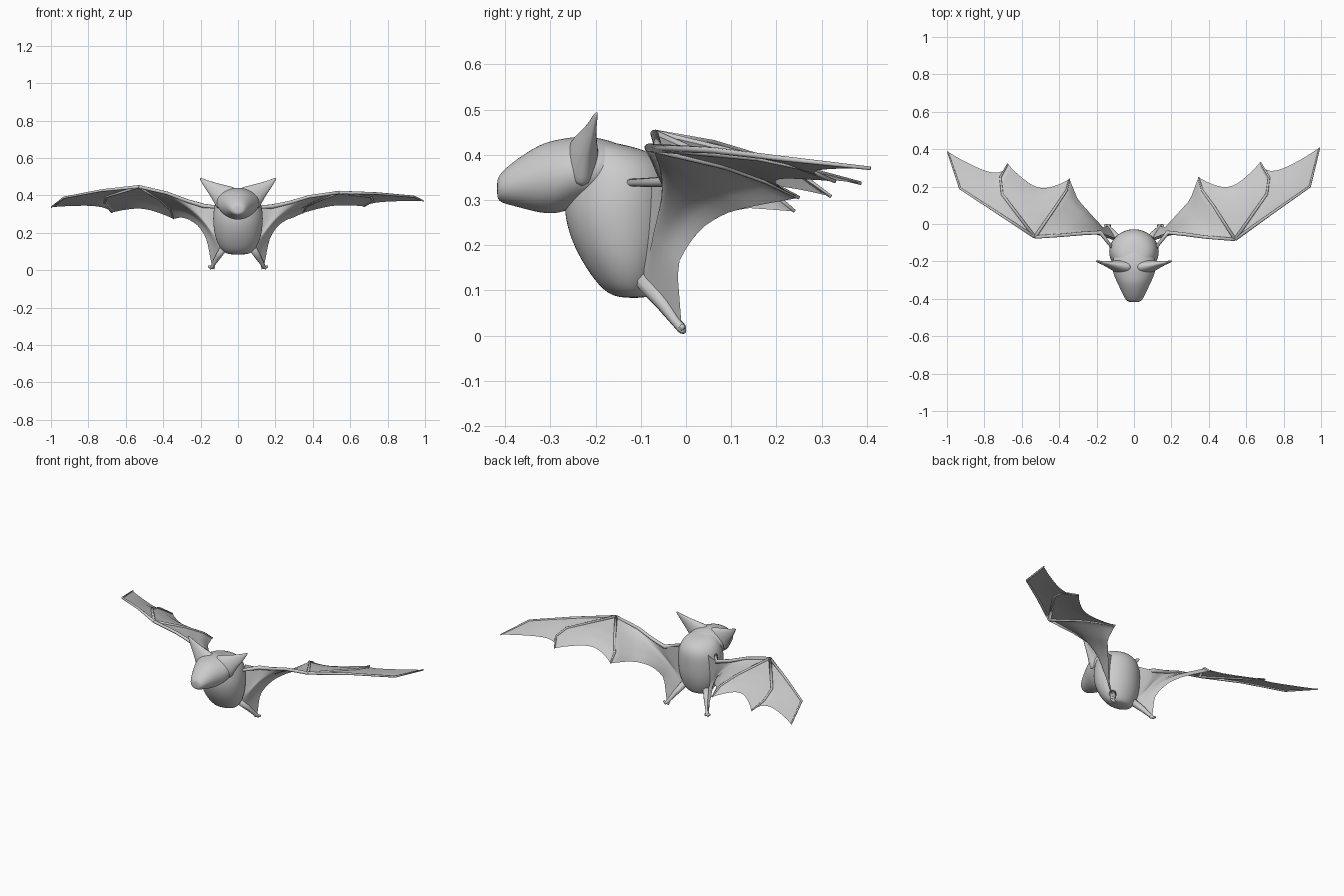
import bpy, bmesh
from math import sin, cos, tau
from mathutils import Vector as V

if "Cube" in bpy.data.objects:
    bpy.data.objects.remove(bpy.data.objects["Cube"])


def add_mesh(name, bm, levels=0):
    bmesh.ops.remove_doubles(bm, verts=bm.verts, dist=0.0005)
    bmesh.ops.recalc_face_normals(bm, faces=bm.faces)
    me = bpy.data.meshes.new(name)
    bm.to_mesh(me)
    bm.free()
    me.shade_smooth()
    ob = bpy.data.objects.new(name, me)
    bpy.context.collection.objects.link(ob)
    if levels:
        ob.modifiers.new("smooth", 'SUBSURF').levels = levels
        ob.modifiers["smooth"].render_levels = levels
    return ob


def loft(name, rings, n=16, levels=2):
    """Closed skin over elliptic rings (centre, half axis u, half axis v)."""
    bm = bmesh.new()
    loops = [[bm.verts.new(V(c) + V(u) * cos(tau * i / n) + V(v) * sin(tau * i / n))
              for i in range(n)] for c, u, v in rings]
    for a, b in zip(loops, loops[1:]):
        for i in range(n):
            j = (i + 1) % n
            bm.faces.new((a[i], a[j], b[j], b[i]))
    bm.faces.new(loops[0])
    bm.faces.new(loops[-1])
    return add_mesh(name, bm, levels)


def tube(name, pts, radii, n=8):
    """Tapered tube along a path."""
    pts = [V(p) for p in pts]
    rings = []
    for i, p in enumerate(pts):
        d = (pts[min(i + 1, len(pts) - 1)] - pts[max(i - 1, 0)]).normalized()
        u = d.cross(V((0.2, 0.3, 1))).normalized()
        rings.append((p, u * radii[i], d.cross(u) * radii[i]))
    return loft(name, rings, n, 0)


def along(pts, t):
    """Point at fraction t of a polyline's length."""
    pts = [V(p) for p in pts]
    lens = [(b - a).length for a, b in zip(pts, pts[1:])]
    d = t * sum(lens)
    for a, b, l in zip(pts, pts[1:], lens):
        if d <= l and l > 0:
            return a.lerp(b, d / l)
        d -= l
    return pts[-1]


def sheet(bm, top, bottom, left, right, n=14):
    """Coons patch spanned by four edge polylines."""
    g = []
    for i in range(n + 1):
        t, row = i / n, []
        for j in range(n + 1):
            s = j / n
            T, B, L, R = along(top, s), along(bottom, s), along(left, t), along(right, t)
            bil = V(top[0]).lerp(V(top[-1]), s).lerp(V(bottom[0]).lerp(V(bottom[-1]), s), t)
            row.append(bm.verts.new(T.lerp(B, t) + L.lerp(R, s) - bil))
        g.append(row)
    for a, b in zip(g, g[1:]):
        for j in range(n):
            bm.faces.new((a[j], a[j + 1], b[j + 1], b[j]))


def scallop(a, b, wrist, depth):
    """Trailing edge between two finger tips, pulled in towards the wrist."""
    a, b, w = V(a), V(b), V(wrist)
    pts = []
    for i in range(13):
        s = i / 12
        p = a.lerp(b, s)
        k = (4 * s * (1 - s)) ** 0.8
        pts.append(p + (w - p).normalized() * depth * k)
    return pts


# body: rings (z, y centre, half width, half depth, tilt)
loft("body", [((0, y, z), (rx, 0, 0), (0, ry, sl)) for z, y, rx, ry, sl in [
    (0.083, -0.115, 0.045, 0.03, 0), (0.096, -0.125, 0.083, 0.058, 0),
    (0.15, -0.134, 0.117, 0.090, 0), (0.21, -0.143, 0.132, 0.114, 0),
    (0.28, -0.150, 0.138, 0.125, 0), (0.34, -0.145, 0.131, 0.120, 0),
    (0.388, -0.150, 0.112, 0.108, -0.012), (0.418, -0.155, 0.075, 0.085, -0.014),
    (0.427, -0.160, 0.03, 0.03, -0.006)]])

# head: rings (y, bottom z, top z, half width)
loft("head", [((0, y, (a + b) / 2), (w, 0, 0), (0, 0, (b - a) / 2)) for y, a, b, w in [
    (-0.418, 0.308, 0.342, 0.02), (-0.413, 0.294, 0.358, 0.04),
    (-0.38, 0.286, 0.388, 0.06), (-0.32, 0.268, 0.428, 0.088),
    (-0.28, 0.268, 0.436, 0.108), (-0.24, 0.285, 0.443, 0.120),
    (-0.20, 0.29, 0.441, 0.118), (-0.15, 0.31, 0.428, 0.10), (-0.13, 0.33, 0.41, 0.06)]])

# wing key points for each side: wrist, elbow arc, finger joints and tips
WINGS = {
    "right": dict(
        arm=[(0.54, -0.083, 0.416), (0.38, -0.07, 0.393), (0.27, -0.055, 0.36),
             (0.18, -0.045, 0.340), (0.11, -0.135, 0.338)],
        f1=[(0.74, 0.06, 0.410), (0.94, 0.20, 0.393), (0.992, 0.408, 0.37)],
        f2=[(0.71, 0.16, 0.393), (0.722, 0.25, 0.373), (0.675, 0.33, 0.341)],
        f3=[(0.43, 0.09, 0.373), (0.365, 0.18, 0.34), (0.345, 0.25, 0.305)]),
    "left": dict(
        arm=[(-0.53, -0.07, 0.447), (-0.38, -0.06, 0.412), (-0.27, -0.05, 0.37),
             (-0.18, -0.045, 0.343), (-0.11, -0.135, 0.338)],
        f1=[(-0.73, 0.06, 0.426), (-0.93, 0.19, 0.388), (-0.997, 0.387, 0.337)],
        f2=[(-0.705, 0.16, 0.393), (-0.715, 0.25, 0.358), (-0.675, 0.32, 0.308)],
        f3=[(-0.42, 0.09, 0.378), (-0.36, 0.18, 0.325), (-0.345, 0.24, 0.275)])}

for side, w in WINGS.items():
    sx = 1 if side == "right" else -1
    arm, wrist = w["arm"], w["arm"][0]
    fingers = [[wrist] + w[k] for k in ("f1", "f2", "f3")]

    # arm and finger bones
    tube(side + "_arm", arm, [0.009, 0.009, 0.010, 0.012, 0.008])
    for i, f in enumerate(fingers):
        tube(f"{side}_finger_{i + 1}", f, [0.009, 0.007, 0.006, 0.004])

    # membrane panels
    bm = bmesh.new()
    for a, b in zip(fingers, fingers[1:]):
        sheet(bm, [wrist, wrist], scallop(a[-1], b[-1], wrist, 0.092), a, b)
    ankle = (0.14 * sx, -0.01, 0.025)
    tip = fingers[2][-1]
    trail = [tip, (0.30 * sx, 0.13, 0.283), (0.255 * sx, 0.08, 0.268), (0.21 * sx, 0.03, 0.235),
             (0.18 * sx, -0.002, 0.19), (0.165 * sx, -0.02, 0.155), ankle]
    flank = [(0.10 * sx, -0.075, 0.35), (0.108 * sx, -0.08, 0.25),
             (0.085 * sx, -0.098, 0.125), (0.108 * sx, -0.05, 0.07), ankle]
    sheet(bm, arm[:4] + [flank[0]], trail, fingers[2], flank)
    add_mesh(side + "_wing_membrane", bm)

    # leg and foot
    tube(side + "_leg", [(0.07 * sx, -0.10, 0.13), (0.108 * sx, -0.05, 0.070),
                         (0.130 * sx, -0.025, 0.034), (0.138 * sx, -0.010, 0.017),
                         (0.15 * sx, -0.005, 0.009)],
         [0.022, 0.016, 0.011, 0.011, 0.006])
    tube(side + "_toes", [(0.125 * sx, -0.010, 0.012), (0.160 * sx, -0.008, 0.020)], [0.008, 0.006])

    # ear: broad at the head, tapering outwards to a point
    loft(side + "_ear", [((x * sx, y, z), (0.65 * h * sx, 0, -0.76 * h), (0, d, 0))
                         for x, y, z, h, d in [
        (0.05, -0.232, 0.375, 0.085, 0.042), (0.08, -0.228, 0.398, 0.068, 0.036),
        (0.115, -0.220, 0.425, 0.046, 0.024), (0.155, -0.210, 0.452, 0.028, 0.012),
        (0.187, -0.203, 0.478, 0.012, 0.007), (0.205, -0.197, 0.494, 0.003, 0.003)]], 12)
